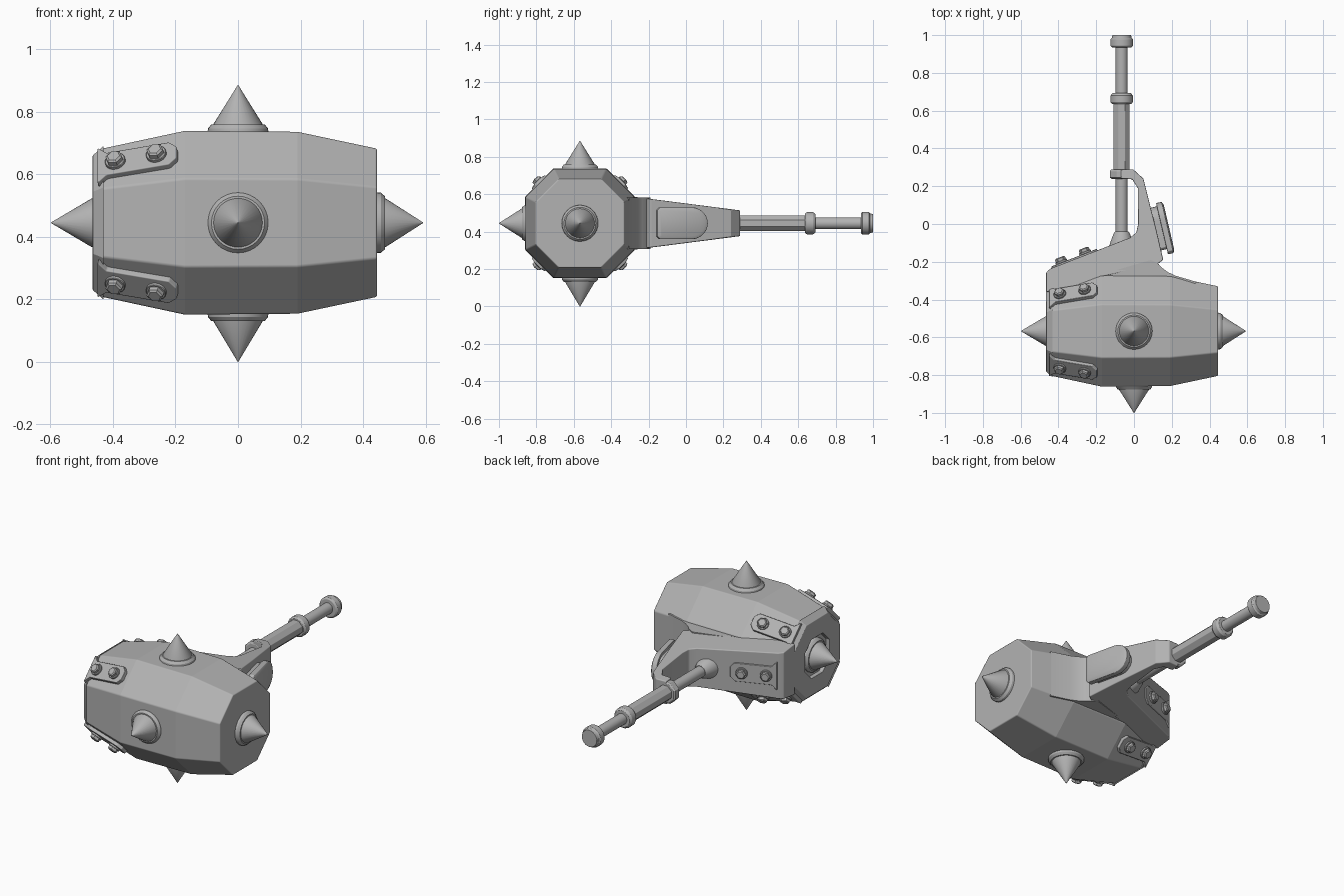
import bpy, bmesh, math
from mathutils import Vector, Matrix

if "Cube" in bpy.data.objects:
    bpy.data.objects.remove(bpy.data.objects["Cube"])

steel = bpy.data.materials.new("grey steel")
steel.diffuse_color = (0.45, 0.45, 0.45, 1)
steel.use_nodes = True
steel.node_tree.nodes["Principled BSDF"].inputs["Base Color"].default_value = steel.diffuse_color
CY, CZ = -0.567, 0.445            # axis of the hammer head
HX = -0.065                       # x of the handle axis


def finish(name, bm, bevel=0.0, angle=30):
    bmesh.ops.remove_doubles(bm, verts=bm.verts, dist=1e-5)
    bmesh.ops.recalc_face_normals(bm, faces=bm.faces)
    me = bpy.data.meshes.new(name)
    bm.to_mesh(me)
    bm.free()
    me.materials.append(steel)
    me.shade_smooth()
    me.set_sharp_from_angle(angle=math.radians(angle))
    ob = bpy.data.objects.new(name, me)
    bpy.context.collection.objects.link(ob)
    if bevel:
        m = ob.modifiers.new("bevel", 'BEVEL')
        m.width, m.segments, m.limit_method = bevel, 2, 'ANGLE'
        m.angle_limit = math.radians(35)
        m.harden_normals = True
    return ob


def bridge(bm, a, b):
    n = len(a)
    for i in range(n):
        bm.faces.new((a[i], a[(i + 1) % n], b[(i + 1) % n], b[i]))


def lathe(name, profile, origin, axis, segs=32, bevel=0.0, phase=0.0):
    """Revolve (distance, radius) pairs around an axis."""
    bm = bmesh.new()
    mat = Matrix.Translation(origin) @ Vector(axis).to_track_quat('Z', 'Y').to_matrix().to_4x4()
    rings = []
    for t, r in profile:
        rings.append([bm.verts.new(mat @ Vector((r * math.cos(a), r * math.sin(a), t)))
                      for a in (2 * math.pi * (i + phase) / segs for i in range(segs))])
    for a, b in zip(rings, rings[1:]):
        bridge(bm, a, b)
    bm.faces.new(rings[0])
    bm.faces.new(rings[-1])
    return finish(name, bm, bevel)


def prism(name, pts, low, high, bevel=0.0, inset=None):
    """Join two mapped copies of a flat outline."""
    bm = bmesh.new()
    a = [bm.verts.new(low(*p)) for p in pts]
    b = [bm.verts.new(high(*p)) for p in pts]
    bridge(bm, a, b)
    bm.faces.new(a)
    top = bm.faces.new(b)
    if inset:
        bmesh.ops.recalc_face_normals(bm, faces=bm.faces)
        bmesh.ops.inset_region(bm, faces=[top], thickness=inset[0], depth=inset[1])
    return finish(name, bm, bevel)


def frame(u, n, origin):
    """Matrix with local x along u, local z along n."""
    u, n = Vector(u).normalized(), Vector(n).normalized()
    v = n.cross(u)
    return Matrix.Translation(origin) @ Matrix((u, v, n)).transposed().to_4x4()


def octagon(ap, k):
    f = ap * k
    return [(ap, f), (f, ap), (-f, ap), (-ap, f), (-ap, -f), (-f, -ap), (f, -ap), (ap, -f)]


# Barrel-shaped octagonal head
bm = bmesh.new()
rings = [[bm.verts.new((x, CY + y, CZ + z)) for y, z in octagon(ap, k)]
         for x, ap, k in ((-0.44, 0.236, 0.46), (-0.17, 0.294, 0.48),
                          (0.19, 0.291, 0.48), (0.445, 0.237, 0.48))]
for p, q in zip(rings, rings[1:]):
    bridge(bm, p, q)
bm.faces.new(rings[0])
bm.faces.new(rings[-1])
finish("head", bm, 0.006, 10)

# End cap: chamfered octagonal ring around the left spike
bm = bmesh.new()
rings = [[bm.verts.new((x, CY + y, CZ + z)) for y, z in octagon(ap, 0.46)]
         for x, ap in ((-0.438, 0.115), (-0.465, 0.115), (-0.465, 0.215), (-0.43, 0.246))]
for i in range(4):
    bridge(bm, rings[i], rings[(i + 1) % 4])
finish("end_cap", bm, 0.003)


def bolt(mat, x):
    o = mat @ Vector((x, 0, 0))
    n = mat.to_3x3() @ Vector((0, 0, 1))
    lathe("bolt_washer", [(0, 0.033), (0.008, 0.033), (0.010, 0.031)], o, n, 20)
    lathe("bolt_head", [(0, 0.028), (0.024, 0.028), (0.029, 0.021)], o, n, 6)


def strap(name, mat, half, thick):
    pts = [(-0.135, -half - 0.03), (-0.105, -half), (0.10, -half), (0.125, -half + 0.025),
           (0.125, half - 0.025), (0.10, half), (-0.105, half), (-0.135, half + 0.03)]
    prism(name, pts, lambda u, v: mat @ Vector((u, v, -0.02)),
          lambda u, v: mat @ Vector((u, v, thick)), 0.004)
    for x in (-0.075, 0.06):
        bolt(mat @ Matrix.Translation((0, 0, thick)), x)


# Four bolted straps on the diagonal faces
for sy in (-1, 1):
    for sz in (-1, 1):
        out = Vector((0, sy, sz)).normalized()
        pos = Vector((-0.315, CY, CZ)) + out * 0.276
        strap("cap_strap", frame(Vector((1, 0, 0)) + out * 0.24, out - Vector((0.24, 0, 0)), pos), 0.05, 0.017)

# Swept bracket holding the handle
outline = [(-0.465, -0.36), (-0.465, -0.255), (-0.44, -0.235), (-0.02, -0.072), (0.012, -0.045),
           (0.022, 0.0), (0.02, 0.19), (-0.01, 0.237), (-0.07, 0.24), (-0.07, 0.288), (-0.005, 0.29),
           (0.05, 0.24), (0.09, 0.08), (0.118, -0.03), (0.155, -0.19), (0.12, -0.215),
           (-0.18, -0.28), (-0.21, -0.335)]


def half_height(y):
    return 0.07 + (0.28 - y) * 0.128


prism("bracket", outline, lambda x, y: (x, y, CZ - half_height(y)),
      lambda x, y: (x, y, CZ + half_height(y)), 0.006)

# Bolted plate on the back of the bracket
strap("bracket_plate", frame((0.42, 0.163, 0), (-0.163, 0.42, 0), (-0.31, -0.185, CZ)), 0.055, 0.009)

# Flared root where the head meets the bracket
flare = [(0.09, -0.19), (0.13, -0.212), (0.15, -0.233), (0.18, -0.255), (0.22, -0.274),
         (0.33, -0.306), (0.30, -0.36), (-0.2, -0.36), (-0.2, -0.275)]
prism("bracket_root", flare, lambda x, y: (x, y, CZ - 0.137), lambda x, y: (x, y, CZ + 0.137))

# Rounded shield plate on the bracket side, with its spacer
side = frame((-0.062, 0.265, 0), (0.265, 0.062, 0), (0.148, -0.024, CZ))


def shield(s):
    arc = [(0.05 + 0.088 * s * math.cos(a), 0.085 * s * math.sin(a))
           for a in (math.pi * (i / 14 - 0.5) for i in range(15))]
    return [(-0.14 * s, -0.07 * s), (-0.125 * s, -0.085 * s)] + arc + [(-0.125 * s, 0.085 * s), (-0.14 * s, 0.07 * s)]


for name, s, z0, z1, ins in (("side_spacer", 0.8, -0.06, 0.005, None),
                             ("side_plate", 1.0, 0.0, 0.03, (0.018, 0.008))):
    prism(name, shield(s), lambda u, v: side @ Vector((u, v, z0)),
          lambda u, v: side @ Vector((u, v, z1)), 0.003, ins)

# Spikes with stepped collars: direction, collar base, tip
for axis, base, tip in (((0, 0, 1), 0.285, 0.44), ((0, 0, -1), 0.285, 0.445),
                        ((0, -1, 0), 0.28, 0.433), ((1, 0, 0), 0.44, 0.592), ((-1, 0, 0), 0.436, 0.598)):
    o = Vector((0, CY, CZ))
    lathe("spike_collar", [(base, 0.098), (base + 0.017, 0.096), (base + 0.03, 0.085)], o, axis, 32)
    lathe("spike", [(base, 0.08), (base + 0.032, 0.078), (tip, 0.0012)], o, axis, 32)

# Handle parts along y
for name, prof, segs in (
        ("handle_socket", [(-0.13, 0.068), (-0.1, 0.062), (-0.05, 0.043), (-0.04, 0.036)], 24),
        ("handle_rod", [(-0.06, 0.032), (0.96, 0.032)], 24),
        ("bracket_collar", [(0.238, 0.055), (0.246, 0.068), (0.28, 0.068), (0.288, 0.06)], 8),
        ("handle_grip", [(0.27, 0.046), (0.66, 0.046)], 8),
        ("grip_ring", [(0.635, 0.052), (0.645, 0.06), (0.68, 0.06), (0.693, 0.05)], 16),
        ("pommel", [(0.935, 0.052), (0.943, 0.061), (0.978, 0.061), (0.984, 0.053), (1.0, 0.05)], 20)):
    lathe(name, prof, (HX, 0, CZ), (0, 1, 0), segs, 0.002 if name != "handle_rod" else 0, 0.5)
